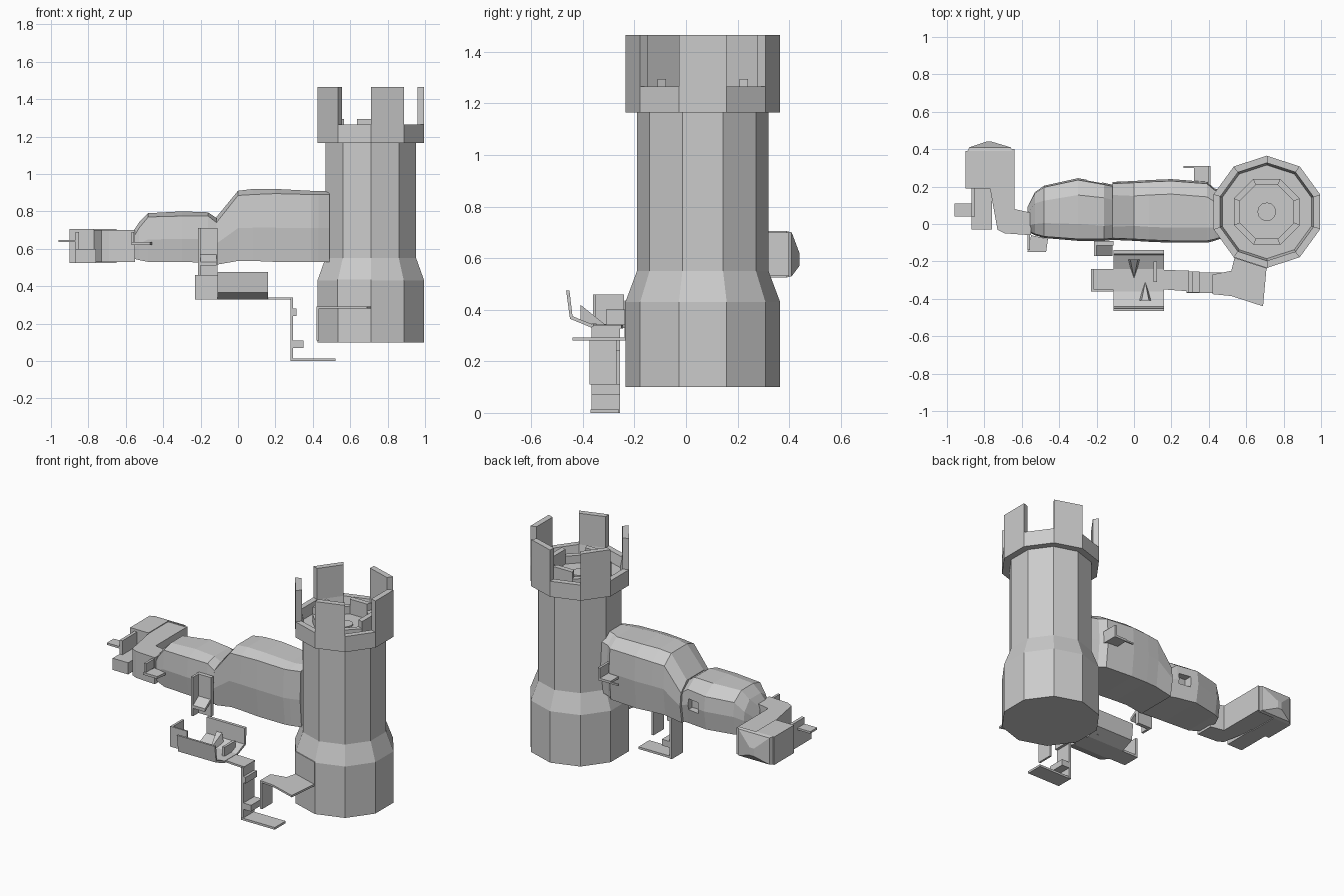
import bpy, bmesh
from math import sin, cos, radians


def make(name, verts, faces):
    me = bpy.data.meshes.new(name)
    me.from_pydata(verts, [], faces)
    bm = bmesh.new()
    bm.from_mesh(me)
    bmesh.ops.recalc_face_normals(bm, faces=bm.faces)
    bm.to_mesh(me)
    bm.free()
    ob = bpy.data.objects.new(name, me)
    bpy.context.collection.objects.link(ob)
    return ob


def loft(name, rings):
    """Skin closed rings of equal length and cap both ends."""
    n = len(rings[0])
    faces = [(i * n + j, i * n + (j + 1) % n, (i + 1) * n + (j + 1) % n, (i + 1) * n + j)
             for i in range(len(rings) - 1) for j in range(n)]
    last = (len(rings) - 1) * n
    faces += [tuple(range(n)), tuple(range(last, last + n))]
    return make(name, [v for r in rings for v in r], faces)


def prism(name, outline, z0, z1):
    return loft(name, [[(x, y, z) for x, y in outline] for z in (z0, z1)])


def box(name, x0, x1, y0, y1, z0, z1):
    return prism(name, [(x0, y0), (x1, y0), (x1, y1), (x0, y1)], z0, z1)


def side_profile(name, x0, x1, yz):
    return loft(name, [[(x, y, z) for y, z in yz] for x in (x0, x1)])


TX, TY = 0.71, 0.065


def tower_pt(r, deg):
    return (TX + r * cos(radians(deg)), TY + r * sin(radians(deg)))


def deca(r, z):
    return [(*tower_pt(r, -90 + 36 * k), z) for k in range(10)]


# Ten-sided tower with a flared base and hollow crown
loft("tower", [deca(r, z) for r, z in
     [(.3, .1), (.3, .43), (.255, .55), (.255, 1.165), (.3, 1.165),
      (.3, 1.265), (.262, 1.265), (.25, 1.2)]])

# Five tall battlements and a small inner ring of low blocks
for k in range(5):
    a = -90 + 72 * k
    prism(f"battlement_{k}", [tower_pt(.3, a), tower_pt(.3, a + 36),
                              tower_pt(.262, a + 36), tower_pt(.262, a)], 1.265, 1.465)
for k in range(8):
    a = -67.5 + 45 * k
    prism(f"inner_block_{k}", [tower_pt(.19, a), tower_pt(.19, a + 45),
                               tower_pt(.155, a + 45), tower_pt(.155, a)],
          1.2, 1.295 if k % 2 else 1.25)
prism("centre_disc", [tower_pt(.05, 30 * k) for k in range(12)], 1.2, 1.21)


# Faceted halls: x, front, back, bottom, wall top, roof, roof inset
def hall(name, stations):
    rings = []
    for x, y0, y1, z0, zw, zt, c in stations:
        w = (y1 - y0) * .06
        rings.append([(x, y0 + w, z0), (x, y1 - w, z0), (x, y1, (z0 + zw) / 2),
                      (x, y1 - w * .5, zw - .03), (x, y1 - c, zt), (x, y0 + c, zt),
                      (x, y0 + w * .5, zw), (x, y0, (z0 + zw) / 2)])
    return loft(name, rings)


hall("large_hall", [(-.115, -.085, .225, .515, .74, .77, .07),
                    (0, -.09, .23, .535, .885, .91, .08),
                    (.08, -.095, .235, .535, .89, .92, .08),
                    (.2, -.1, .24, .53, .895, .92, .08),
                    (.39, -.1, .225, .53, .89, .91, .08),
                    (.43, -.09, .19, .53, .89, .91, .07),
                    (.49, -.07, .17, .53, .89, .91, .07)])
small = hall("small_hall", [(-.57, -.04, .09, .55, .64, .68, .03),
                            (-.53, -.06, .17, .54, .71, .74, .06),
                            (-.48, -.075, .205, .53, .77, .79, .08),
                            (-.3, -.09, .245, .53, .775, .8, .09),
                            (-.16, -.09, .22, .525, .775, .795, .08),
                            (-.115, -.085, .21, .52, .74, .765, .08)])

# Niche in the back of the small hall
cut = box("niche_cutter", -.25, -.17, .18, .3, .62, .69)
cut.hide_render = True
cut.hide_viewport = True
mod = small.modifiers.new("niche", 'BOOLEAN')
mod.operation = 'DIFFERENCE'
mod.object = cut

# Bent corridor and end room at the far left
prism("bent_corridor", [(-.55, -.06), (-.55, .06), (-.64, .08), (-.64, .4), (-.77, .4),
                        (-.77, .19), (-.73, -.03), (-.69, -.05)], .53, .7)
box("end_room", -.9, -.77, .19, .39, .525, .705)
loft("end_room_bay", [[(-.89, .39, .525), (-.65, .39, .525), (-.65, .39, .705), (-.89, .39, .705)],
                      [(-.88, .41, .53), (-.66, .41, .53), (-.66, .41, .7), (-.88, .41, .7)],
                      [(-.79, .44, .57), (-.76, .44, .57), (-.76, .44, .62), (-.79, .44, .62)]])
box("porch_floor", -.87, -.76, -.03, .19, .525, .6)
box("porch_wall", -.87, -.85, .04, .19, .6, .69)
box("porch_ledge", -.96, -.87, .04, .11, .635, .648)

# Small ledges on the halls
prism("front_ledge", [(-.57, -.15), (-.47, -.15), (-.46, -.08), (-.55, -.06)], .62, .635)
box("front_ledge_wall", -.57, -.555, -.14, -.05, .635, .69)
box("back_ledge", .32, .41, .2, .31, .69, .705)
box("back_ledge_wall", .395, .41, .2, .31, .705, .77)
box("back_step", .265, .32, .3, .31, .69, .7)

# Drop chute from the large hall to the arena wing
box("chute_back", -.215, -.11, -.115, -.09, .46, .71)
box("chute_side", -.215, -.2, -.17, -.1, .46, .71)
side_profile("chute_lip", -.2, -.115, [(-.17, .53), (-.1, .58), (-.1, .56), (-.17, .51)])

# Arena wing and bowl-shaped arena
box("wing_floor", -.23, -.11, -.36, -.24, .33, .345)
box("wing_side_wall", -.23, -.215, -.36, -.24, .345, .46)
box("wing_front_wall", -.215, -.11, -.36, -.35, .345, .46)
side_profile("arena_bowl", -.11, .16,
             [(-.465, .475), (-.45, .365), (-.365, .33), (-.235, .33), (-.15, .365), (-.14, .475),
              (-.16, .475), (-.165, .375), (-.24, .342), (-.36, .342), (-.44, .375), (-.452, .475)])
for i, (x, y, s) in enumerate([(0, -.19, -1), (.06, -.41, 1)]):
    make(f"arena_ramp_{i}", [(x - .033, y, .35), (x + .033, y, .35), (x, y + .1 * s, .34),
                             (x - .02, y, .42), (x + .02, y, .42)],
         [(0, 1, 2), (0, 1, 4, 3), (0, 3, 2), (1, 2, 4), (3, 4, 2)])
box("arena_rail", .105, .122, -.31, -.2, .342, .4)

# Walkway, descent wall with steps, and bottom floor
prism("walkway", [(.16, -.35), (.295, -.36), (.295, -.25), (.16, -.245)], .328, .34)
box("descent_wall", .28, .295, -.367, -.255, 0, .335)
box("upper_step", .295, .312, -.367, -.255, .24, .28)
box("lower_step", .295, .35, -.367, -.255, .07, .11)
box("bottom_floor", .28, .52, -.37, -.26, 0, .014)

# Platform leading into the tower, its drop wall and doorway
prism("tower_platform", [(.42, -.27), (.42, -.375), (.52, -.385), (.69, -.44),
                         (.71, -.22), (.54, -.17), (.52, -.25)], .28, .292)
box("platform_drop_wall", .42, .433, -.375, -.27, .11, .285)
prism("tower_doorway", [tower_pt(.304, -126), tower_pt(.304, -90),
                        tower_pt(.29, -90), tower_pt(.29, -126)], .29, .435)
